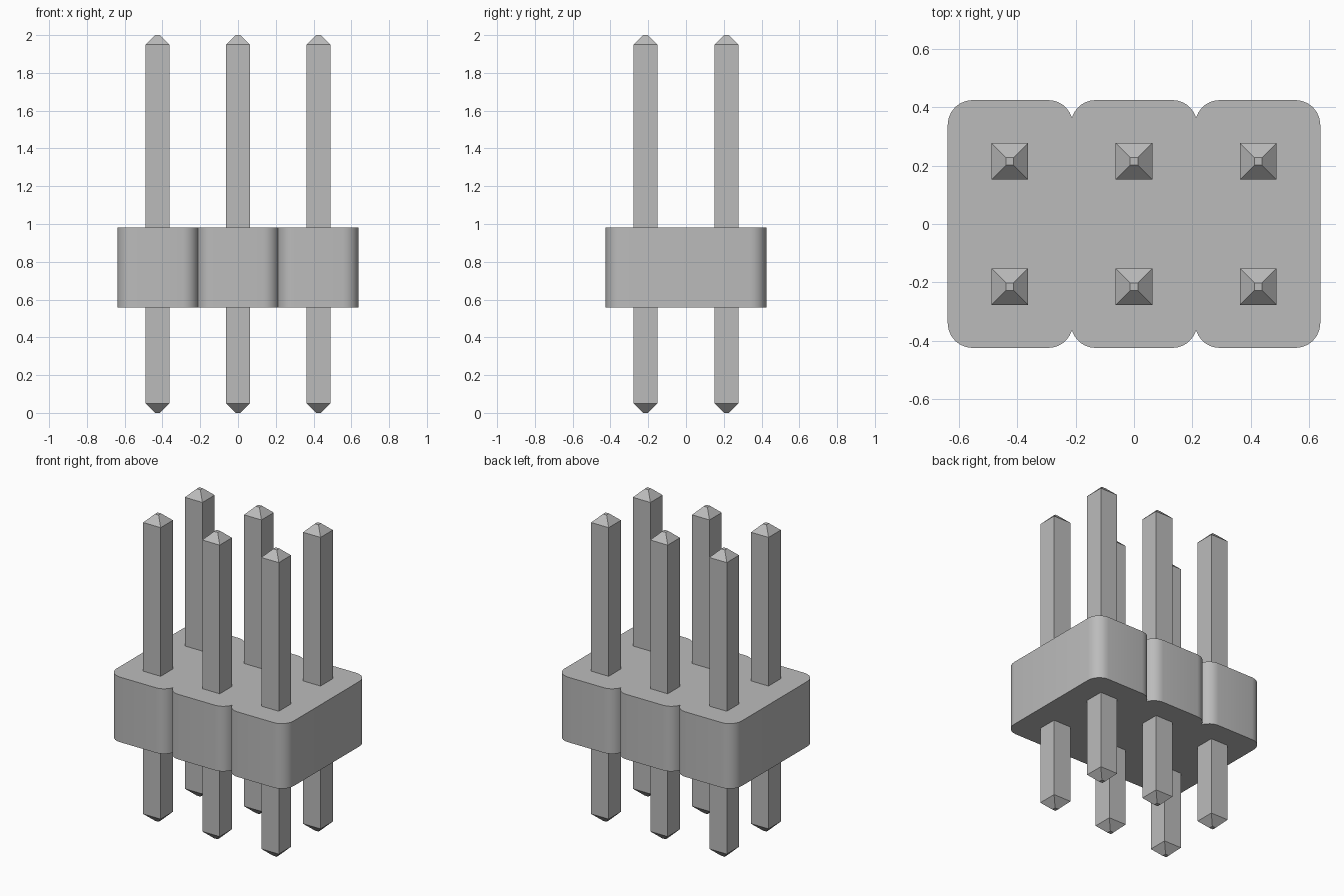
import bpy, bmesh
from math import cos, sin, radians

cube = bpy.data.objects.get("Cube")
if cube:
    bpy.data.objects.remove(cube, do_unlink=True)

PITCH = 0.426
BODY_Z = (0.557, 0.981)
HALF_Y = 0.425
RADIUS = 0.085
PIN_HALF = 0.063
TIP_HALF = 0.013

grey = bpy.data.materials.new("neutral grey")
grey.use_nodes = True
colour = (0.5, 0.5, 0.5, 1)
grey.diffuse_color = colour
grey.node_tree.nodes["Principled BSDF"].inputs["Base Color"].default_value = colour


def add_object(name, bm):
    bmesh.ops.recalc_face_normals(bm, faces=bm.faces)
    mesh = bpy.data.meshes.new(name)
    bm.to_mesh(mesh)
    bm.free()
    mesh.materials.append(grey)
    obj = bpy.data.objects.new(name, mesh)
    bpy.context.collection.objects.link(obj)
    return obj


def arc(cx, cy, start, end, steps=6):
    angles = [radians(start + (end - start) * i / steps) for i in range(steps + 1)]
    return [(cx + RADIUS * cos(a), cy + RADIUS * sin(a)) for a in angles]


# Housing: back edge from right to left, with a notch between neighbouring blocks
cut = 17
cy = HALF_Y - RADIUS
outer = 1.5 * PITCH - RADIUS
inner = RADIUS * cos(radians(cut))
back = arc(outer, cy, 0, 90)
for notch in (PITCH / 2, -PITCH / 2):
    back += arc(notch + inner, cy, 90, 180 - cut)
    back += arc(notch - inner, cy, cut, 90)[1:]
back += arc(-outer, cy, 90, 180)
outline = back + [(-x, -y) for x, y in back]

bm = bmesh.new()
base = bm.faces.new([bm.verts.new((x, y, BODY_Z[0])) for x, y in outline])
top = bmesh.ops.extrude_face_region(bm, geom=[base], use_keep_orig=True)
bmesh.ops.translate(bm, vec=(0, 0, BODY_Z[1] - BODY_Z[0]),
                    verts=[g for g in top["geom"] if isinstance(g, bmesh.types.BMVert)])
housing = add_object("housing", bm)
bpy.context.view_layer.objects.active = housing
housing.select_set(True)
bpy.ops.object.shade_smooth_by_angle(angle=radians(30))
housing.select_set(False)


# Square pins with blunt pyramid tips at both ends
def add_pin(name, x, y):
    bm = bmesh.new()
    rings = []
    for z, h in ((0, TIP_HALF), (0.05, PIN_HALF), (1.95, PIN_HALF), (2, TIP_HALF)):
        rings.append([bm.verts.new((x + sx * h, y + sy * h, z))
                      for sx, sy in ((-1, -1), (1, -1), (1, 1), (-1, 1))])
    for low, high in zip(rings, rings[1:]):
        for i in range(4):
            j = (i + 1) % 4
            bm.faces.new((low[i], low[j], high[j], high[i]))
    bm.faces.new(rings[0])
    bm.faces.new(rings[-1])
    add_object(name, bm)


for row, y in (("front", -0.215), ("back", 0.215)):
    for col, x in (("right", -PITCH), ("middle", 0), ("left", PITCH)):
        add_pin(f"{row}_{col}_pin", x, y)
